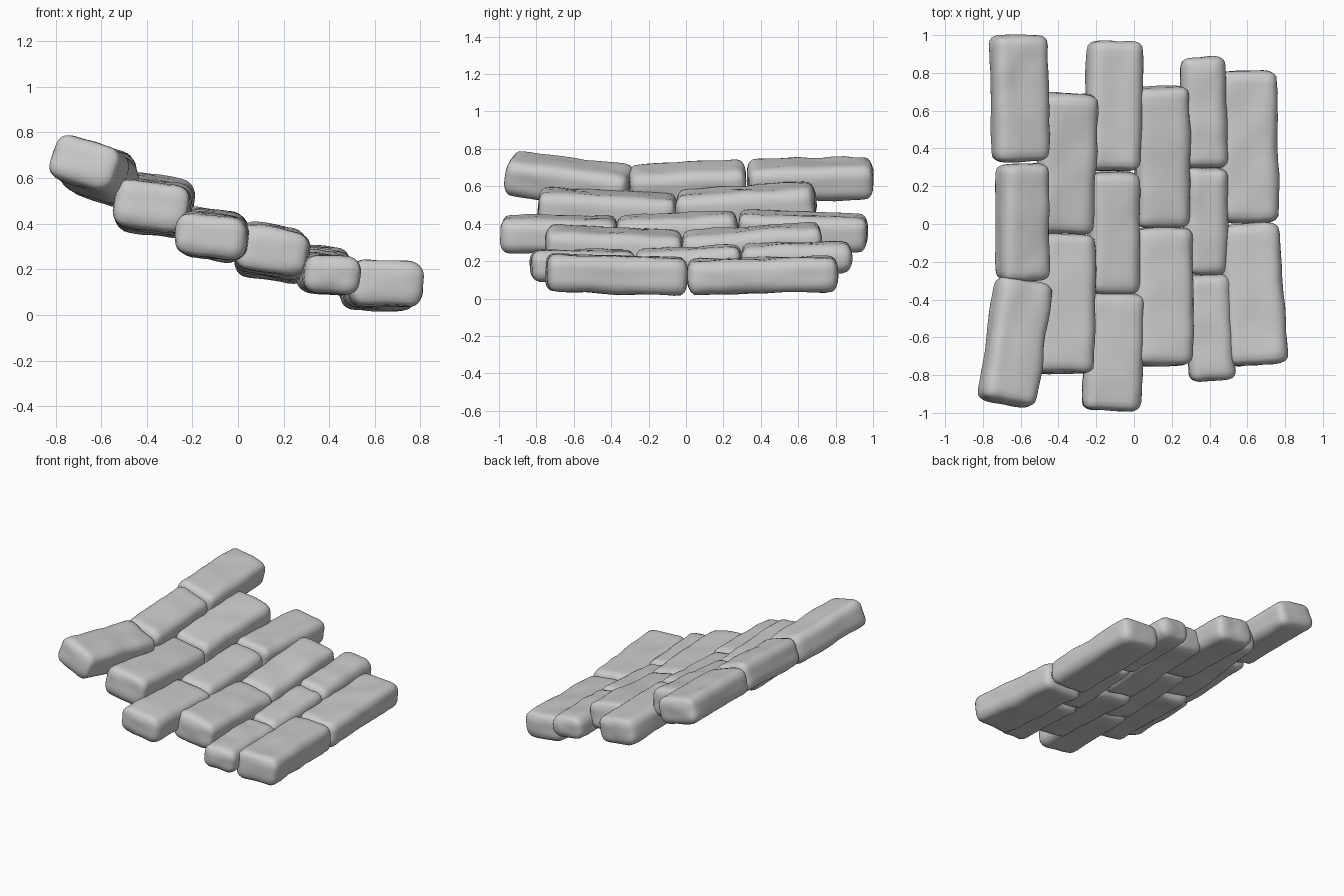
import bpy, bmesh, math
from mathutils import Vector, Matrix, noise

if "Cube" in bpy.data.objects:
    bpy.data.objects.remove(bpy.data.objects["Cube"])

R = Vector((0.065, 0.045, 0.065))  # corner rounding per axis


def brick(name, a, b, width, thick, roll, seed):
    """Worn stone block running from end centre a to end centre b."""
    a, b = Vector(a), Vector(b)
    half = Vector((width / 2, (b - a).length / 2, thick / 2))
    inner = half - R
    offset = Vector((seed * 7.3, seed * 3.1, seed * 5.7))
    bm = bmesh.new()
    bmesh.ops.create_cube(bm, size=2)
    bmesh.ops.subdivide_edges(bm, edges=bm.edges[:], cuts=15, use_grid_fill=True)
    for v in bm.verts:
        # pack loops toward the corners, then round the box
        p = Vector([math.sin(c * math.pi / 2) * h for c, h in zip(v.co, half)])
        core = Vector([max(-i, min(i, c)) for c, i in zip(p, inner)])
        d = Vector([(c - k) / r for c, k, r in zip(p, core, R)]).normalized()
        p = core + Vector([x * r for x, r in zip(d, R)])
        # hand-worn unevenness
        n = noise.noise(p * 6 + offset) * 0.010 + noise.noise(p * 15 + offset) * 0.004
        v.co = p + d * n
    for f in bm.faces:
        f.smooth = True
    mesh = bpy.data.meshes.new(name)
    bm.to_mesh(mesh)
    bm.free()
    obj = bpy.data.objects.new(name, mesh)
    bpy.context.collection.objects.link(obj)
    y = (b - a).normalized()
    x = y.cross(Vector((0, 0, 1))).normalized()
    z = x.cross(y)
    rot = Matrix((x, y, z)).transposed().to_4x4()
    obj.matrix_world = (Matrix.Translation((a + b) / 2) @ rot
                        @ Matrix.Rotation(math.radians(roll), 4, 'Y'))


# Each course: list of (front end, back end, width, thickness, roll)
courses = [
    # top course
    [((-0.675, -0.95, 0.675), (-0.58, -0.30, 0.585), 0.30, 0.205, 17),
     ((-0.59, -0.30, 0.595), (-0.59, 0.32, 0.625), 0.27, 0.20, 19),
     ((-0.60, 0.33, 0.63), (-0.61, 1.00, 0.645), 0.30, 0.19, 15)],
    # second course
    [((-0.38, -0.79, 0.48), (-0.37, -0.05, 0.45), 0.33, 0.205, 7),
     ((-0.375, -0.05, 0.465), (-0.345, 0.69, 0.515), 0.31, 0.20, 10)],
    # third course
    [((-0.12, -0.99, 0.345), (-0.10, -0.365, 0.34), 0.31, 0.19, 7),
     ((-0.11, -0.37, 0.335), (-0.105, 0.28, 0.37), 0.27, 0.19, 10),
     ((-0.11, 0.28, 0.37), (-0.10, 0.97, 0.35), 0.29, 0.19, 8)],
    # fourth course
    [((0.15, -0.75, 0.285), (0.15, -0.02, 0.25), 0.32, 0.20, 9),
     ((0.15, -0.02, 0.255), (0.145, 0.73, 0.305), 0.29, 0.195, 9)],
    # fifth course
    [((0.415, -0.83, 0.175), (0.38, -0.27, 0.175), 0.25, 0.165, 4),
     ((0.375, -0.27, 0.175), (0.385, 0.30, 0.205), 0.23, 0.165, 8),
     ((0.375, 0.30, 0.21), (0.365, 0.885, 0.22), 0.24, 0.16, 7)],
    # bottom course
    [((0.655, -0.745, 0.14), (0.605, 0.00, 0.115), 0.32, 0.20, 2),
     ((0.61, 0.01, 0.115), (0.60, 0.81, 0.135), 0.31, 0.185, 3)],
]

seed = 1
for i, course in enumerate(courses, 1):
    for j, (a, b, w, t, roll) in enumerate(course, 1):
        brick(f"course_{i}_brick_{j}", a, b, w, t, roll, seed)
        seed += 1
